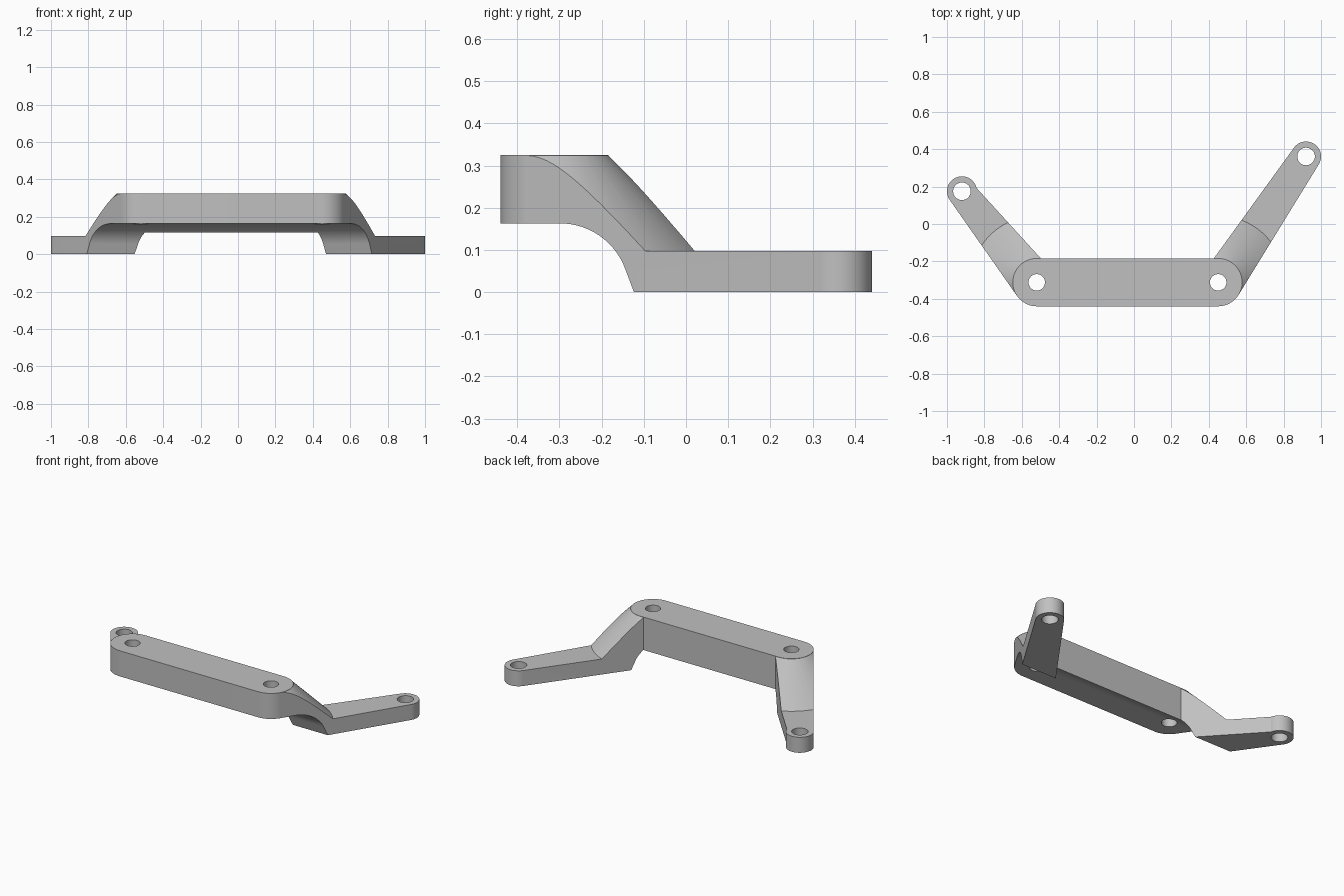
import bpy, bmesh
from math import sin, cos, pi, radians
from mathutils import Matrix

if "Cube" in bpy.data.objects:
    bpy.data.objects.remove(bpy.data.objects["Cube"])

grey = bpy.data.materials.new("plain grey")
grey.use_nodes = True
COLOUR = (0.53, 0.53, 0.53, 1)
grey.diffuse_color = COLOUR
grey.node_tree.nodes["Principled BSDF"].inputs["Base Color"].default_value = COLOUR

TOP, FOOT_TOP = 0.325, 0.098
BAR_Y, BAR_R, FOOT_R = -0.312, 0.128, 0.08
BAR_L, BAR_RT = -0.52, 0.45


def arc(cx, cy, r, start, end, steps=32):
    angles = [radians(start + (end - start) * i / steps) for i in range(steps + 1)]
    return [(cx + r * cos(a), cy + r * sin(a)) for a in angles]


def finish(name, bm):
    bmesh.ops.recalc_face_normals(bm, faces=bm.faces)
    mesh = bpy.data.meshes.new(name)
    bm.to_mesh(mesh)
    bm.free()
    mesh.materials.append(grey)
    ob = bpy.data.objects.new(name, mesh)
    bpy.context.collection.objects.link(ob)
    return ob


def prism(name, outline, low, high, along_x=False):
    """Extrude an outline along z, or a (y, z) outline along x."""
    bm = bmesh.new()
    place = (lambda a, b, h: (h, a, b)) if along_x else (lambda a, b, h: (a, b, h))
    face = bm.faces.new([bm.verts.new(place(a, b, low)) for a, b in outline])
    new = bmesh.ops.extrude_face_region(bm, geom=[face])["geom"]
    verts = [v for v in new if isinstance(v, bmesh.types.BMVert)]
    bmesh.ops.translate(bm, verts=verts, vec=place(0, 0, high - low))
    return finish(name, bm)


def lathe(name, profile, x, y, steps=96):
    """Stack of rings, closed by a cap at each end."""
    bm = bmesh.new()
    rings = [[bm.verts.new((px, py, z)) for px, py in arc(x, y, r, 0, 360, steps)[:-1]]
             for r, z in profile]
    for a, b in zip(rings, rings[1:]):
        for i in range(steps):
            j = (i + 1) % steps
            bm.faces.new((a[i], a[j], b[j], b[i]))
    bm.faces.new(rings[0])
    bm.faces.new(rings[-1])
    return finish(name, bm)


def boolean(target, tool, operation):
    mod = target.modifiers.new(operation.lower(), "BOOLEAN")
    mod.operation, mod.solver, mod.object = operation, "EXACT", tool
    bpy.context.view_layer.objects.active = target
    bpy.ops.object.modifier_apply(modifier=mod.name)
    bpy.data.objects.remove(tool)


def make_arm(name, foot, bar_x, sweep, inner):
    """Tapered arm: rounded foot, inner edge into the bar, cone-shaped ramp."""
    outline = arc(*foot, FOOT_R, *sweep) + inner
    tangent = radians(sweep[0])
    outline.append((bar_x + BAR_R * cos(tangent), BAR_Y + BAR_R * sin(tangent)))
    arm = prism(name, outline, 0, 0.5)
    ramp = lathe("ramp_shape", [(1.5, -0.1), (1.5, FOOT_TOP), (0.355, FOOT_TOP),
                                (BAR_R - 0.001, TOP - 0.0003)], bar_x, BAR_Y)
    boolean(arm, ramp, "INTERSECT")
    return arm


# Main bar with rounded ends
bracket = prism("bracket", arc(BAR_L, BAR_Y, BAR_R, 90, 270)
                + arc(BAR_RT, BAR_Y, BAR_R, -90, 90), 0.05, TOP)

# Two splayed arms
feet = [(-0.92, 0.175), (0.92, 0.361)]
right_arm = make_arm("right_arm", feet[0], BAR_L, (214.9, 13), [(-0.401, -0.29)])
left_arm = make_arm("left_arm", feet[1], BAR_RT, (-31.3, 143.5), [(0.35, -0.29)])
for arm in (right_arm, left_arm):
    boolean(bracket, arm, "UNION")

# Rounded undercut beneath the bar
curve = arc(-0.299, -0.002, 0.165, 90, 20, 24)
undercut = prism("undercut", [(-0.7, -0.2), (-0.7, 0.163)] + curve + [(-0.048, -0.2)],
                 -1.3, 1.3, along_x=True)
boolean(bracket, undercut, "DIFFERENCE")

# Screw holes
for (x, y), r in [(feet[0], 0.047), (feet[1], 0.047),
                  ((BAR_L, BAR_Y), 0.044), ((BAR_RT, BAR_Y), 0.044)]:
    boolean(bracket, lathe("hole", [(r, -0.2), (r, 0.6)], x, y, 48), "DIFFERENCE")

# Smooth curved walls, crisp edges
bpy.ops.object.select_all(action="DESELECT")
bracket.select_set(True)
bpy.context.view_layer.objects.active = bracket
bpy.ops.object.shade_smooth_by_angle(angle=radians(25))
